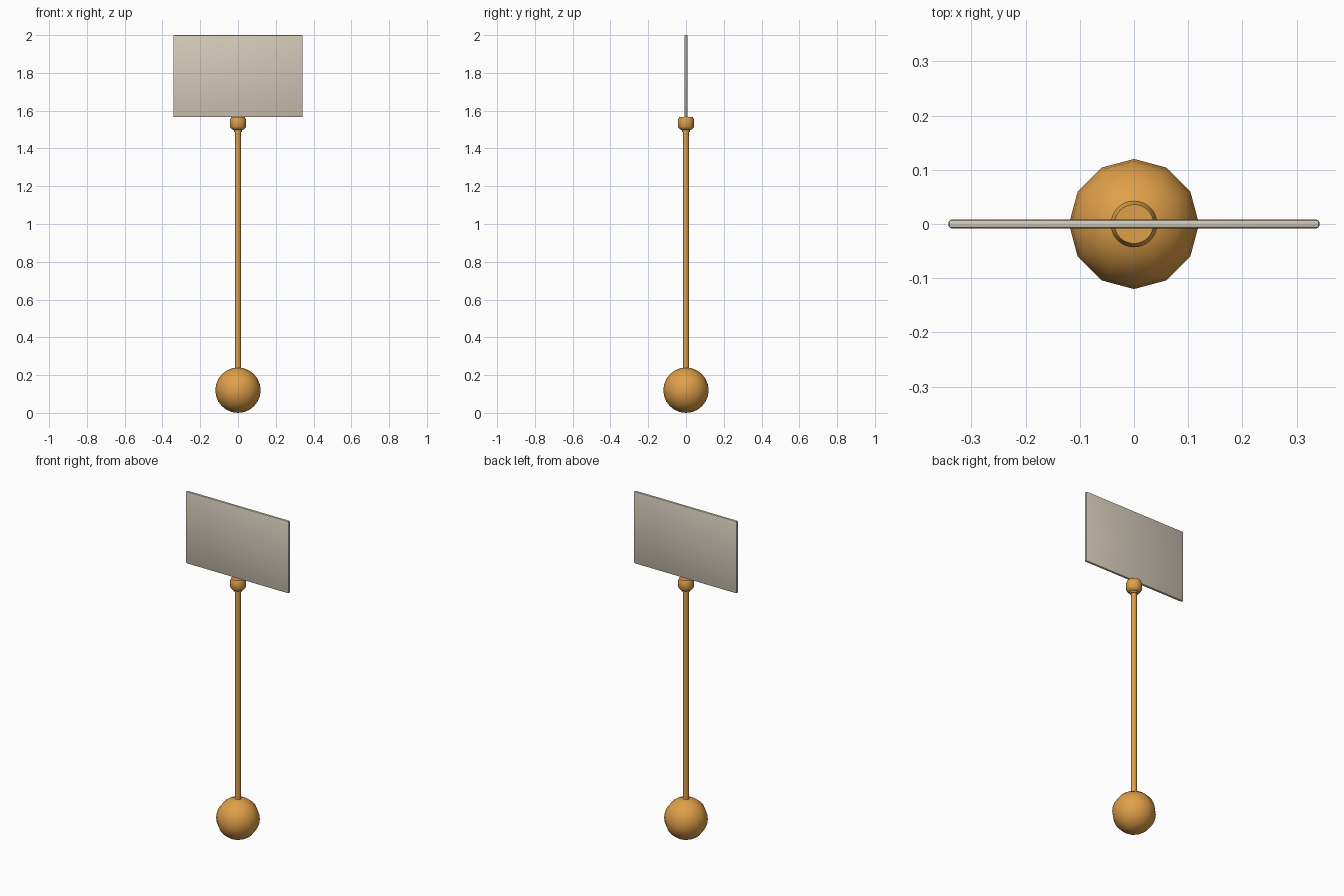
import bpy, bmesh, math
from mathutils import Matrix

if "Cube" in bpy.data.objects:
    bpy.data.objects.remove(bpy.data.objects["Cube"])


def material(name, rgb):
    m = bpy.data.materials.new(name)
    m.diffuse_color = (*rgb, 1)
    m.use_nodes = True
    m.node_tree.nodes["Principled BSDF"].inputs["Base Color"].default_value = m.diffuse_color
    return m


wood = material("golden wood", (0.74, 0.35, 0.066))
board = material("warm grey card", (0.65, 0.59, 0.48))


def finish(name, bm, mat, angle):
    bmesh.ops.recalc_face_normals(bm, faces=bm.faces)
    me = bpy.data.meshes.new(name)
    bm.to_mesh(me)
    bm.free()
    ob = bpy.data.objects.new(name, me)
    bpy.context.collection.objects.link(ob)
    me.materials.append(mat)
    bpy.ops.object.select_all(action='DESELECT')
    ob.select_set(True)
    bpy.context.view_layer.objects.active = ob
    bpy.ops.object.shade_smooth_by_angle(angle=math.radians(angle))
    return ob


def lathe(name, profile, sides, mat):
    """Turn a (radius, z) profile around z and close both ends."""
    bm = bmesh.new()
    rings = [[bm.verts.new((r * math.cos(2 * math.pi * i / sides),
                            r * math.sin(2 * math.pi * i / sides), z))
              for i in range(sides)] for r, z in profile]
    for a, b in zip(rings, rings[1:]):
        for i in range(sides):
            j = (i + 1) % sides
            bm.faces.new((a[i], a[j], b[j], b[i]))
    bm.faces.new(rings[0])
    bm.faces.new(rings[-1])
    return finish(name, bm, mat, 40)


# ball at the foot
bm = bmesh.new()
bmesh.ops.create_uvsphere(bm, u_segments=12, v_segments=12, radius=0.12,
                          matrix=Matrix.Translation((0, 0, 0.12)))
finish("base_ball", bm, wood, 40)

# thin post
lathe("post", [(0.016, 0.22), (0.016, 1.51)], 12, wood)

# turned knob with a small neck
lathe("top_knob", [(0.021, 1.487), (0.021, 1.497), (0.034, 1.502), (0.043, 1.515),
                   (0.043, 1.55), (0.036, 1.567)], 32, wood)

# flat panel with softened edges
bm = bmesh.new()
bmesh.ops.create_cube(bm, size=1, matrix=Matrix.Translation((0, 0, 1.783))
                      @ Matrix.Diagonal((0.684, 0.016, 0.434, 1)))
bmesh.ops.bevel(bm, geom=bm.edges[:], offset=0.005, segments=2,
                profile=0.5, affect='EDGES')
finish("sign_panel", bm, board, 30)
